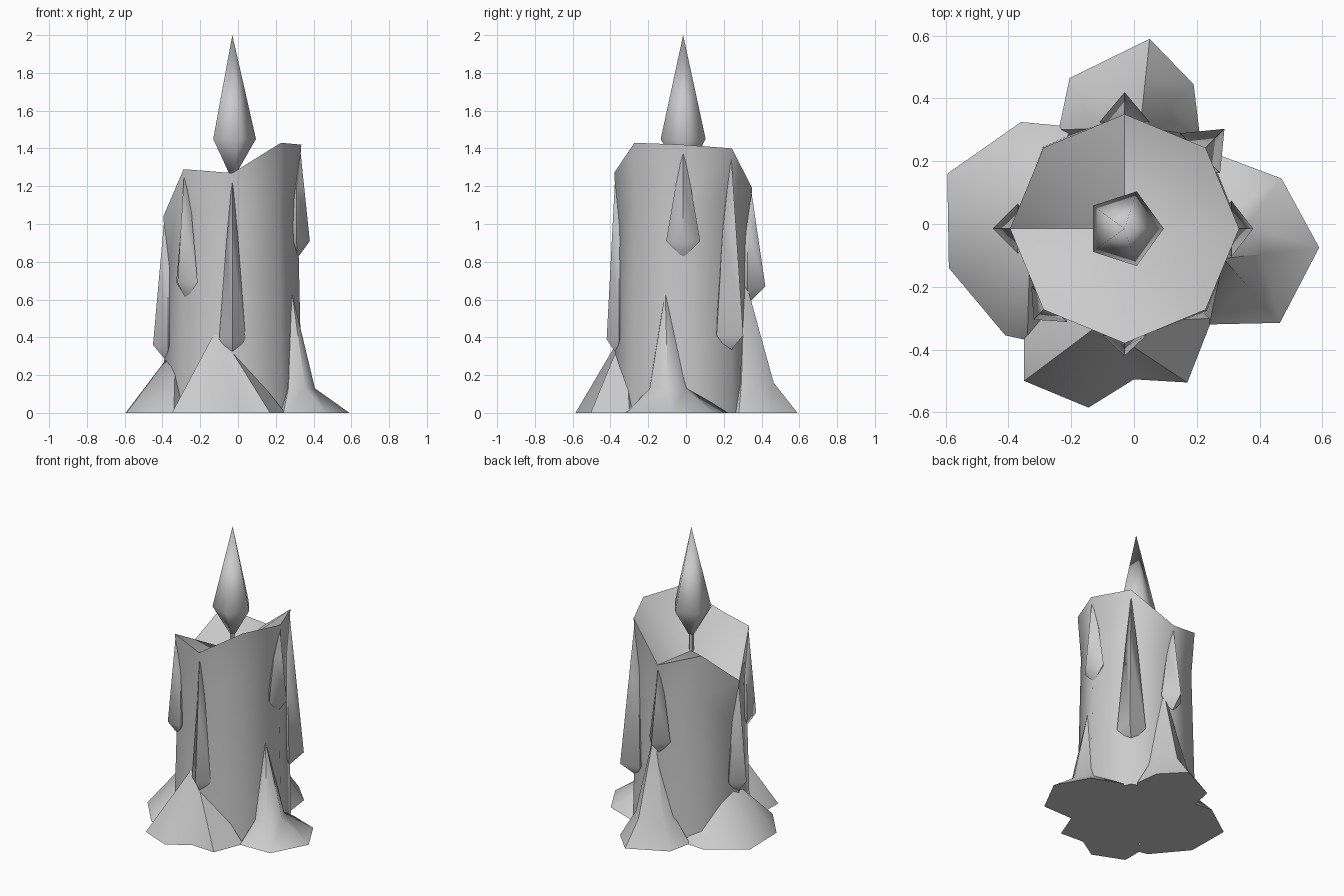
import bpy, bmesh, math
from mathutils import Vector

cube = bpy.data.objects.get("Cube")
if cube:
    bpy.data.objects.remove(cube)

CX, CY = -0.03, -0.015

wax = bpy.data.materials.new("wax grey")
wax.use_nodes = True
GREY = (0.6, 0.6, 0.6, 1)
wax.diffuse_color = GREY
wax.node_tree.nodes["Principled BSDF"].inputs["Base Color"].default_value = GREY


def loft(name, rings, angle=60):
    """Skin a list of rings; a ring of one point closes to a tip."""
    bm = bmesh.new()
    loops = [[bm.verts.new(p) for p in ring] for ring in rings]
    for a, b in zip(loops, loops[1:]):
        n = max(len(a), len(b))
        for i in range(n):
            j = (i + 1) % n
            quad = [a[i % len(a)], a[j % len(a)], b[j % len(b)], b[i % len(b)]]
            bm.faces.new(list(dict.fromkeys(quad)))
    for end in (loops[0], loops[-1]):
        if len(end) > 2:
            bm.faces.new(end)
    bmesh.ops.recalc_face_normals(bm, faces=bm.faces)
    mesh = bpy.data.meshes.new(name)
    bm.to_mesh(mesh)
    bm.free()
    mesh.materials.append(wax)
    obj = bpy.data.objects.new(name, mesh)
    bpy.context.collection.objects.link(obj)
    bpy.ops.object.select_all(action='DESELECT')
    obj.select_set(True)
    bpy.context.view_layer.objects.active = obj
    bpy.ops.object.shade_smooth_by_angle(angle=math.radians(angle))
    return obj


def circle(r, z, n):
    zs = z if isinstance(z, list) else [z] * n
    return [(CX + r * math.cos(math.tau * i / n),
             CY + r * math.sin(math.tau * i / n), zs[i]) for i in range(n)]


# Candle body: octagon with an uneven rim and a sunken top
rim = [1.42, 1.40, 1.19, 1.28, 1.04, 1.29, 1.27, 1.43]
loft("candle_body", [circle(0.37, 0, 8), circle(0.345, [h - 0.3 for h in rim], 8),
                     circle(0.365, rim, 8), [(CX, CY, 1.15)]], 50)

# Wick and flame
loft("wick", [circle(0.016, 1.12, 5), circle(0.016, 1.3, 5)])
loft("flame", [circle(0.022, 1.27, 5), circle(0.125, 1.45, 5), [(CX, CY, 2.0)]], 80)


# Wax drips: each hangs from one corner of the rim
def drip(name, corner, top, low, reach, half):
    a = math.tau * corner / 8
    out = Vector((math.cos(a), math.sin(a), 0))
    side = Vector((-out.y, out.x, 0))
    mid = Vector((CX, CY, 0))

    def section(z, r, w):
        return [mid + out * d + side * s + Vector((0, 0, z))
                for d, s in ((r, 0), (0.34, w), (0.28, 0), (0.34, -w))]
    z = low + 0.09
    upper = top + (z - top) * 0.4
    loft(name, [[mid + out * 0.36 + Vector((0, 0, top))],
                section(upper, 0.36 + (reach - 0.36) * 0.4, half * 0.45),
                section(z, reach, half),
                [mid + out * 0.345 + Vector((0, 0, low))]], 75)


drip("drip_left", 0, 1.39, 0.82, 0.41, 0.09)
drip("drip_back_left", 1, 1.36, 0.32, 0.45, 0.09)
drip("drip_back", 2, 1.18, 0.58, 0.435, 0.08)
drip("drip_right", 4, 1.03, 0.27, 0.42, 0.08)
drip("drip_front_right", 5, 1.28, 0.60, 0.41, 0.08)
drip("drip_front", 6, 1.25, 0.30, 0.405, 0.07)


# Wax pools: a floor outline rising to a peak against the body
def pool(name, outline, peak, shoulder=None):
    base = [(x, y, 0) for x, y in outline]
    rings = [base]
    if shoulder:
        t, z = shoulder
        rings.append([(x + (peak[0] - x) * t, y + (peak[1] - y) * t, z)
                      for x, y in outline])
    loft(name, rings + [[peak]], 50)


pool("pool_front", [(-0.1, -0.1), (-0.35, -0.36), (-0.35, -0.5), (-0.145, -0.585),
                    (0, -0.495), (0.17, -0.505), (0.25, -0.3)], (-0.11, -0.32, 0.45))
pool("pool_left", [(0.24, -0.32), (0.465, -0.315), (0.59, -0.075), (0.47, 0.145),
                   (0.27, 0.22), (0.1, 0)], (0.285, -0.11, 0.64), (0.6, 0.13))
pool("pool_back", [(0.21, 0.28), (0.19, 0.445), (0.05, 0.59), (-0.205, 0.465),
                   (-0.24, 0.3), (0, 0.1)], (0.02, 0.31, 0.72), (0.45, 0.16))
pool("pool_right", [(-0.2, 0.31), (-0.36, 0.325), (-0.595, 0.16), (-0.59, -0.14),
                    (-0.41, -0.355), (-0.34, -0.37), (-0.1, 0)], (-0.33, -0.01, 0.35))
